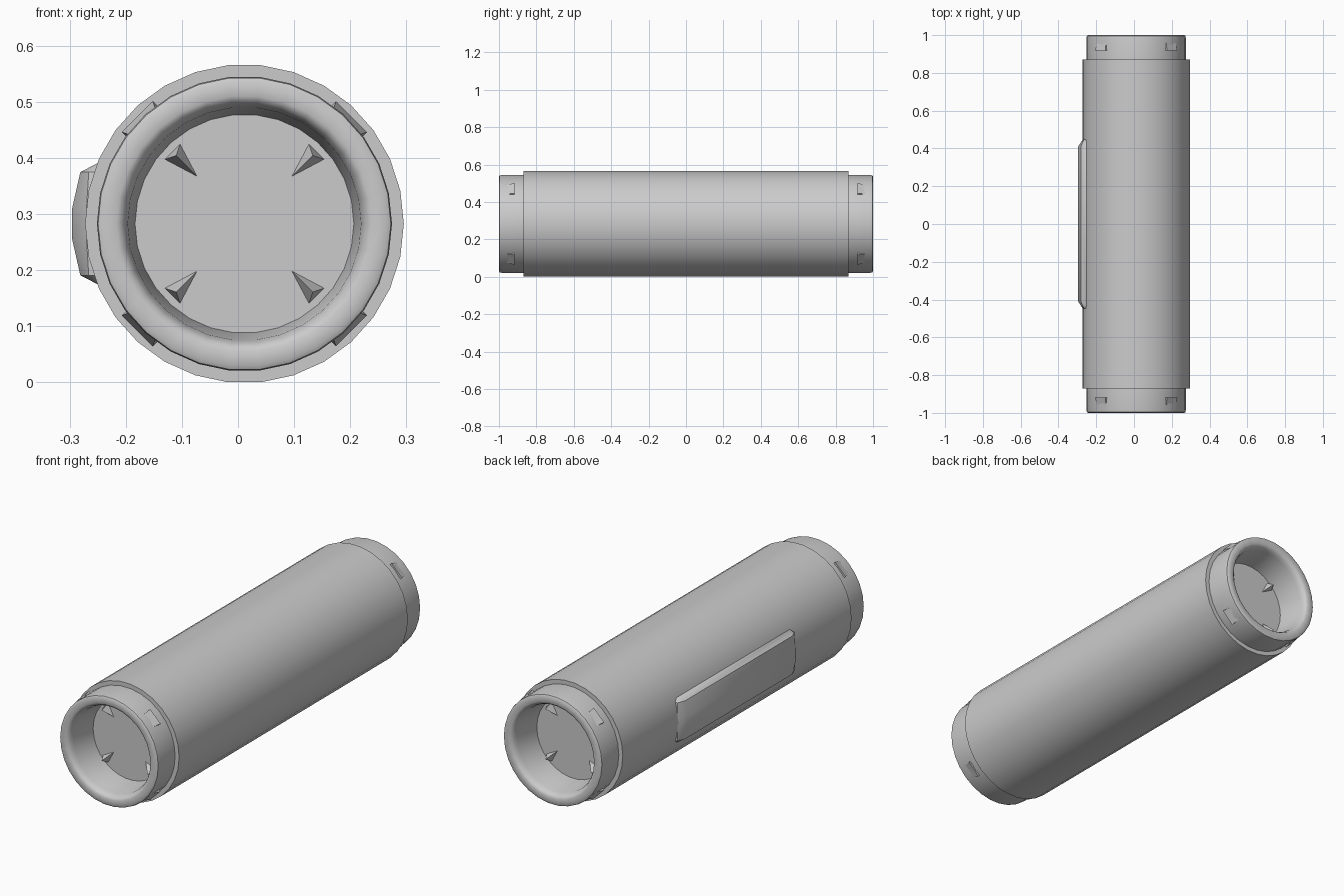
import bpy, bmesh, math

if "Cube" in bpy.data.objects:
    bpy.data.objects.remove(bpy.data.objects["Cube"])

CX, CZ, N = 0.0115, 0.2825, 30   # tube axis position and side count


def finish(name, bm, smooth=True):
    me = bpy.data.meshes.new(name)
    bm.to_mesh(me)
    bm.free()
    ob = bpy.data.objects.new(name, me)
    bpy.context.collection.objects.link(ob)
    if smooth:
        bpy.ops.object.select_all(action='DESELECT')
        bpy.context.view_layer.objects.active = ob
        ob.select_set(True)
        bpy.ops.object.shade_smooth_by_angle(angle=math.radians(30))
    return ob


def lathe(name, profile):
    """Revolve (radius, y) points about the tube axis."""
    bm = bmesh.new()
    rings = []
    for j in range(N):
        a = 2 * math.pi * j / N
        rings.append([bm.verts.new((CX + r * math.cos(a), y, CZ + r * math.sin(a)))
                      for r, y in profile])
    for j in range(N):
        p, q = rings[j], rings[(j + 1) % N]
        for i in range(len(profile) - 1):
            bm.faces.new((p[i], p[i + 1], q[i + 1], q[i]))
    bmesh.ops.remove_doubles(bm, verts=bm.verts, dist=1e-5)
    return finish(name, bm)


def hull(name, points, smooth=False):
    bm = bmesh.new()
    for p in points:
        bm.verts.new(p)
    res = bmesh.ops.convex_hull(bm, input=bm.verts)
    loose = [v for v in bm.verts if not v.link_faces]
    bmesh.ops.delete(bm, geom=loose, context='VERTS')
    bmesh.ops.recalc_face_normals(bm, faces=bm.faces)
    return finish(name, bm, smooth)


def polar(angle, r, t, y):
    """Point at radius r and sideways offset t from a radial direction."""
    c, s = math.cos(angle), math.sin(angle)
    return (CX + r * c - t * s, y, CZ + r * s + t * c)


# main tube with stepped ends
lathe("body_tube", [(0.258, -0.87), (0.284, -0.87), (0.284, 0.87), (0.258, 0.87)])

# hollow end collars: floor, tapered bore, rounded rim, outer wall
front = [(0, -0.84), (0.195, -0.84), (0.208, -0.97), (0.213, -0.985), (0.219, -0.995),
         (0.228, -1.0), (0.254, -1.0), (0.261, -0.996), (0.263, -0.985), (0.263, -0.868)]
lathe("front_collar", front)
lathe("back_collar", [(r, -y) for r, y in reversed(front)])

for side, end in ((-1, "front"), (1, "back")):
    for k in range(4):
        a = math.radians(45 + 90 * k)
        # ramped latch on the outside of the collar
        hull(f"{end}_latch_{k}", [polar(a, r, t * w, side * y)
             for t in (-1, 1)
             for r, w, y in ((0.24, 0.032, 0.975), (0.256, 0.032, 0.975),
                             (0.270, 0.039, 0.918), (0.24, 0.039, 0.918))])
        # small pointed fin on the recessed floor
        hull(f"{end}_fin_{k}", [polar(a, 0.117, 0, side * 0.838),
                                polar(a, 0.182, 0.02, side * 0.838),
                                polar(a, 0.182, -0.02, side * 0.838),
                                polar(a, 0.172, 0, side * 0.88)])

# raised side plate with sloped ends
plate = []
for sy in (-1, 1):
    for sz in (-1, 1):
        for x, dz, y in ((-0.240, 0.110, 0.43), (-0.252, 0.107, 0.43), (-0.281, 0.092, 0.41),
                         (-0.2955, 0.028, 0.41), (-0.266, 0.092, 0.445),
                         (-0.270, 0.028, 0.45), (-0.240, 0.092, 0.45)):
            plate.append((x, sy * y, CZ + sz * dz))
hull("side_plate", plate, True)
